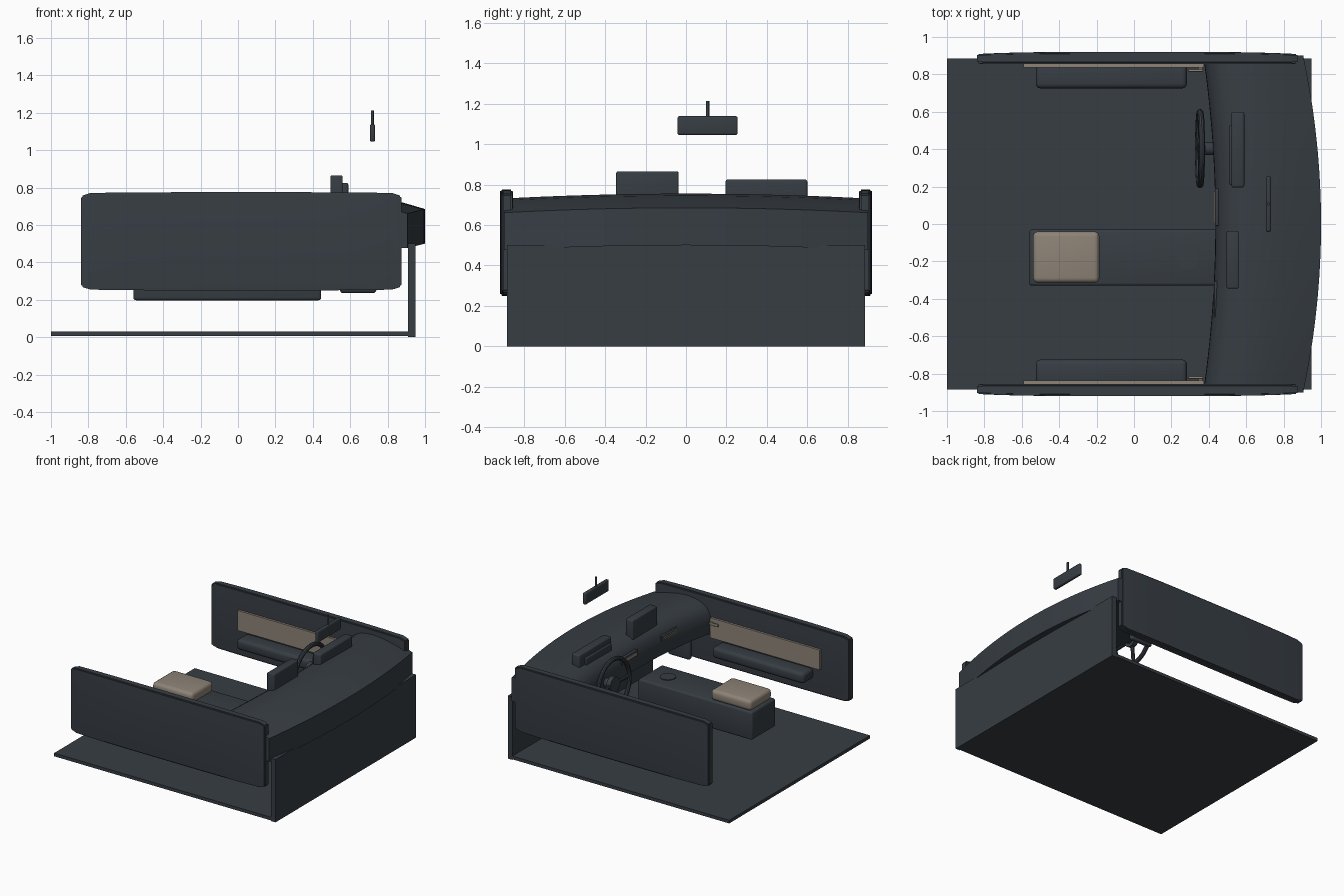
import bpy, bmesh, math
from mathutils import Matrix, Vector

cube = bpy.data.objects.get("Cube")
if cube:
    bpy.data.objects.remove(cube, do_unlink=True)


def material(name, rgb):
    m = bpy.data.materials.new(name)
    m.use_nodes = True
    m.diffuse_color = (*rgb, 1)
    m.node_tree.nodes["Principled BSDF"].inputs["Base Color"].default_value = (*rgb, 1)
    return m


DARK = material("dark slate", (0.038, 0.047, 0.057))
BEIGE = material("warm beige", (0.27, 0.23, 0.185))


def finish(name, bm, mat, smooth=True):
    bmesh.ops.recalc_face_normals(bm, faces=bm.faces)
    mesh = bpy.data.meshes.new(name)
    bm.to_mesh(mesh)
    bm.free()
    mesh.materials.append(mat)
    ob = bpy.data.objects.new(name, mesh)
    bpy.context.collection.objects.link(ob)
    if smooth:
        bpy.ops.object.select_all(action='DESELECT')
        ob.select_set(True)
        bpy.context.view_layer.objects.active = ob
        bpy.ops.object.shade_smooth_by_angle(angle=math.radians(35))
    return ob


def box(name, xs, ys, zs, mat=DARK, bevel=0.0, segments=3):
    """Box between the given extents, with rounded edges."""
    bm = bmesh.new()
    bmesh.ops.create_cube(bm, size=1)
    for v in bm.verts:
        v.co = [(a + b) / 2 + c * (b - a) for (a, b), c in zip((xs, ys, zs), v.co)]
    if bevel:
        bmesh.ops.bevel(bm, geom=bm.edges[:], offset=bevel, segments=segments,
                        profile=0.5, affect='EDGES')
    return finish(name, bm, mat, bevel > 0)


def rod(name, a, b, r, mat=DARK, sides=24):
    """Cylinder between two points."""
    a, b = Vector(a), Vector(b)
    bm = bmesh.new()
    turn = (b - a).to_track_quat('Z', 'Y').to_matrix().to_4x4()
    bmesh.ops.create_cone(bm, cap_ends=True, segments=sides, radius1=r, radius2=r,
                          depth=(b - a).length,
                          matrix=Matrix.Translation((a + b) / 2) @ turn)
    return finish(name, bm, mat)


# Floor and firewall
box("floor", (-1, 0.93), (-0.885, 0.885), (0.005, 0.03))
box("firewall", (0.91, 0.95), (-0.885, 0.885), (0, 0.5))


# Dashboard: a side profile swept across the car, bowed forward in the middle
def dashboard():
    profile = [(0.45, 0.5), (0.435, 0.55), (0.437, 0.61), (0.45, 0.66), (0.475, 0.7),
               (0.52, 0.73), (0.58, 0.747), (0.66, 0.755), (0.76, 0.745),
               (0.88, 0.72), (1.0, 0.685), (1.0, 0.5)]
    bm = bmesh.new()
    rings = []
    steps = 32
    for i in range(steps + 1):
        t = 2 * i / steps - 1
        ring = []
        for x, z in profile:
            bow = (0.065 + 0.03 * (x - 0.43) / 0.57) * t * t
            ring.append(bm.verts.new((x - bow, 0.9 * t, z - 0.024 * t * t)))
        rings.append(ring)
    n = len(profile)
    for a, b in zip(rings, rings[1:]):
        for k in range(n):
            bm.faces.new((a[k], a[(k + 1) % n], b[(k + 1) % n], b[k]))
    bm.faces.new(rings[0])
    bm.faces.new(rings[-1])
    finish("dashboard", bm, DARK)


dashboard()


# Door panels: long slabs that thin out gently toward their ends
def door(name, side):
    bm = bmesh.new()
    bmesh.ops.create_cube(bm, size=1)
    bmesh.ops.bevel(bm, geom=bm.edges[:], offset=0.03, segments=1, affect='EDGES')
    for v in bm.verts:
        v.co = (v.co.x * 1.715, v.co.y * 0.065, v.co.z * 0.525)
    for k in range(1, 10):
        bmesh.ops.bisect_plane(bm, geom=bm.verts[:] + bm.edges[:] + bm.faces[:],
                               plane_co=((k / 10 - 0.5) * 1.6, 0, 0), plane_no=(1, 0, 0))
    rim = [e for e in bm.edges if e.is_manifold and e.calc_face_angle(0) > 0.3]
    bmesh.ops.bevel(bm, geom=rim, offset=0.008, segments=2, affect='EDGES')
    for v in bm.verts:
        u = abs(v.co.x) / 0.8575
        v.co.z *= 1 - 0.02 * u ** 4
        if v.co.y * side > 0:
            v.co.y *= 1 - 0.35 * u ** 4
        v.co += Vector((0.0175, side * 0.888, 0.5125))
    finish(name, bm, DARK)


for label, s in (("left", 1), ("right", -1)):
    def across(a, b):
        return tuple(sorted((s * a, s * b)))
    door(label + "_door_panel", s)
    box(label + "_door_trim", (-0.59, 0.375), across(0.838, 0.862), (0.458, 0.617), BEIGE)
    box(label + "_door_armrest", (-0.525, 0.283), across(0.725, 0.862), (0.365, 0.45),
        DARK, 0.025)
    box(label + "_door_speaker", (0.545, 0.74), across(0.82, 0.862), (0.235, 0.42),
        DARK, 0.018)
    box(label + "_door_handle", (0.29, 0.37), across(0.814, 0.828), (0.57, 0.592),
        BEIGE, 0.005)
    box(label + "_handle_mount", (0.345, 0.365), across(0.826, 0.845), (0.574, 0.588), BEIGE)

# Centre console
box("console", (-0.56, 0.445), (-0.33, -0.03), (0.197, 0.42), DARK, 0.015)
box("console_armrest", (-0.54, -0.185), (-0.315, -0.04), (0.415, 0.5), BEIGE, 0.028, 4)
rod("console_dial", (0.285, -0.18, 0.41), (0.285, -0.18, 0.425), 0.058, DARK, 32)

# Screens and vents
box("centre_screen", (0.495, 0.56), (-0.345, -0.037), (0.685, 0.865), DARK, 0.008)
box("instrument_cluster", (0.52, 0.59), (0.195, 0.6), (0.69, 0.825), DARK, 0.012)
box("instrument_hood", (0.507, 0.53), (0.21, 0.53), (0.7, 0.78), DARK, 0.008)
box("centre_vent", (0.432, 0.465), (-0.01, 0.19), (0.615, 0.665), DARK, 0.005)
box("centre_vent_slat", (0.427, 0.435), (0.005, 0.175), (0.63, 0.65), BEIGE)
box("passenger_vent", (0.428, 0.455), (-0.5, -0.305), (0.615, 0.66), DARK, 0.005)
for k in range(3):
    z = 0.622 + 0.013 * k
    box(f"passenger_vent_slat_{k + 1}", (0.424, 0.43), (-0.49, -0.315), (z, z + 0.005), BEIGE)


# Steering wheel: ring, hub, three spokes and column
def steering_wheel(centre, radius, tube, tilt):
    place = Matrix.Translation(centre) @ Matrix.Rotation(tilt, 4, 'Y')
    bm = bmesh.new()
    around, section = 40, 10
    rings = []
    for i in range(around):
        a = math.tau * i / around
        ring = []
        for j in range(section):
            b = math.tau * j / section
            r = radius + tube * math.cos(b)
            ring.append(bm.verts.new(place @ Vector(
                (tube * math.sin(b), r * math.cos(a), r * math.sin(a)))))
        rings.append(ring)
    for i in range(around):
        a, b = rings[i], rings[(i + 1) % around]
        for j in range(section):
            k = (j + 1) % section
            bm.faces.new((a[j], a[k], b[k], b[j]))
    finish("steering_wheel_rim", bm, DARK)
    rod("steering_hub", place @ Vector((-0.012, 0, 0)), place @ Vector((0.025, 0, 0)), 0.06)
    for k, angle in enumerate((0, 180, 270)):
        a = math.radians(angle)
        tip = Vector((0, math.cos(a), math.sin(a))) * radius
        rod(f"steering_spoke_{k + 1}", place @ Vector((0.005, 0, 0)), place @ tip, 0.014, DARK, 10)
    rod("steering_column", place @ Vector((0.02, 0, 0)), place @ Vector((0.2, 0, 0)), 0.035)


steering_wheel((0.353, 0.403, 0.565), 0.195, 0.017, math.radians(3))

# Rear-view mirror
box("mirror", (0.705, 0.733), (-0.042, 0.255), (1.045, 1.138), DARK, 0.01)
rod("mirror_stem", (0.718, 0.107, 1.12), (0.718, 0.107, 1.212), 0.008, DARK, 12)
